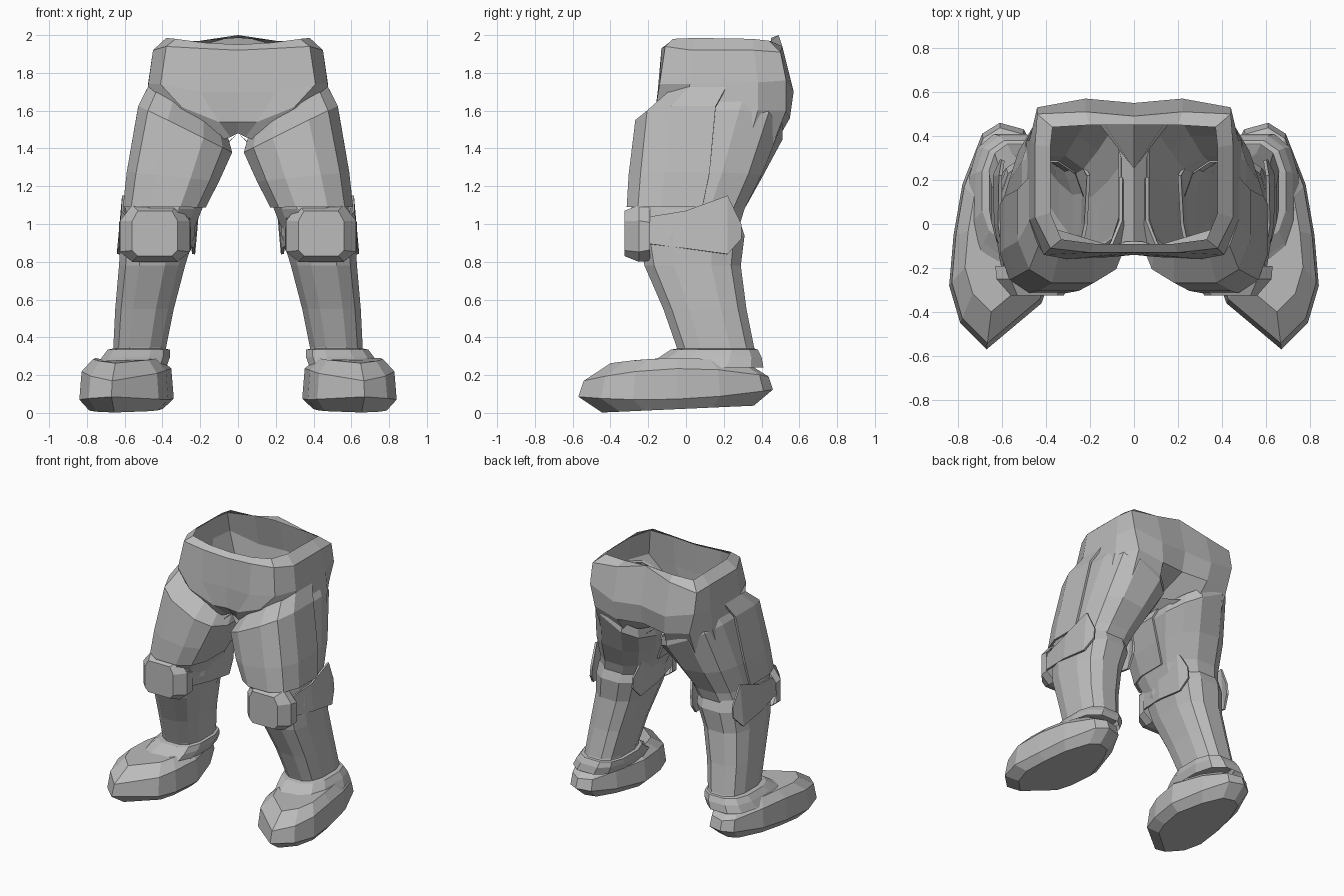
import bpy, bmesh, math
from mathutils import Vector

cube = bpy.data.objects.get("Cube")
if cube:
    bpy.data.objects.remove(cube, do_unlink=True)

grey = bpy.data.materials.new("plain_grey")
grey.use_nodes = True
colour = (0.5, 0.5, 0.5, 1)
grey.diffuse_color = colour
grey.node_tree.nodes["Principled BSDF"].inputs["Base Color"].default_value = colour

SIDES = 12


def loft(name, rings, closed=True, caps=(False, False), thickness=0):
    """Skin a list of equal rings, mirrored to both sides."""
    bm = bmesh.new()
    rows = [[bm.verts.new(p) for p in ring] for ring in rings]
    count = len(rows[0])
    for low, high in zip(rows, rows[1:]):
        for i in range(count if closed else count - 1):
            j = (i + 1) % count
            bm.faces.new((low[i], low[j], high[j], high[i]))
    for row, wanted in zip((rows[0], rows[-1]), caps):
        if wanted:
            bm.faces.new(row)
    bmesh.ops.recalc_face_normals(bm, faces=bm.faces)
    mesh = bpy.data.meshes.new(name)
    bm.to_mesh(mesh)
    bm.free()
    mesh.materials.append(grey)
    obj = bpy.data.objects.new(name, mesh)
    bpy.context.collection.objects.link(obj)
    if thickness:
        solid = obj.modifiers.new("thickness", 'SOLIDIFY')
        solid.thickness = thickness
        solid.offset = 0
    mirror = obj.modifiers.new("mirror", 'MIRROR')
    mirror.use_clip = True
    return obj


def section(x0, x1, y0, y1, z, slope=0, power=0.72, grow=0):
    """Rounded-box cross-section within the given bounds, tilted across x."""
    cx, cy = (x0 + x1) / 2, (y0 + y1) / 2
    unit = math.cos(math.pi / SIDES) ** power
    rx, ry = (x1 - x0) / 2 / unit + grow, (y1 - y0) / 2 / unit + grow
    ring = []
    for i in range(SIDES):
        a = math.tau * (i + 0.5) / SIDES
        c, s = math.cos(a), math.sin(a)
        dx = math.copysign(abs(c) ** power, c) * rx
        dy = math.copysign(abs(s) ** power, s) * ry
        ring.append(Vector((cx + dx, cy + dy, z + slope * dx)))
    return ring


# Pelvis: open half shell, columns from front centre round to back centre
pelvis_columns = [
    [(0, -.09, 1.95), (0, -.13, 1.92), (0, -.14, 1.7), (0, -.135, 1.54), (0, -.08, 1.48)],
    [(.18, -.09, 1.96), (.2, -.13, 1.93), (.2, -.15, 1.7), (.1, -.15, 1.54), (.04, -.08, 1.46)],
    [(.33, -.07, 1.98), (.38, -.11, 1.94), (.41, -.14, 1.74), (.3, -.16, 1.62), (.1, -.1, 1.44)],
    [(.38, .05, 1.985), (.45, .03, 1.92), (.475, .02, 1.74), (.49, 0, 1.62), (.5, .02, 1.5)],
    [(.38, .35, 1.98), (.45, .36, 1.92), (.475, .38, 1.75), (.49, .38, 1.6), (.5, .34, 1.46)],
    [(.37, .44, 1.97), (.44, .5, 1.91), (.44, .53, 1.76), (.4, .53, 1.6), (.4, .46, 1.42)],
    [(.2, .45, 1.97), (.22, .51, 1.94), (.22, .57, 1.7), (.2, .55, 1.56), (.17, .47, 1.42)],
    [(0, .45, 1.985), (0, .49, 2), (0, .55, 1.72), (0, .52, 1.57), (0, .25, 1.48)],
]
loft("pelvis", list(zip(*pelvis_columns)), closed=False)

# Crotch strip joining the hollow legs
loft("crotch", [[(0, -.08, 1.48), (0, .25, 1.48)], [(.07, -.11, 1.41), (.07, .42, 1.42)]],
     closed=False)

# Thighs, hollow and tapering from hip to knee
loft("thigh", [
    section(.06, .47, -.13, .50, 1.56, .55),
    section(.05, .51, -.23, .51, 1.49, .5),
    section(.12, .57, -.28, .40, 1.25, .1),
    section(.19, .59, -.29, .31, 1.08),
    section(.23, .61, -.25, .28, .98)])

# Thigh armour covering the front and sides
armour = [
    section(.07, .46, -.13, .36, 1.59, .65, grow=.01),
    section(.05, .51, -.25, .33, 1.50, .5, grow=.012),
    section(.12, .57, -.285, .30, 1.25, .1, grow=.012),
    section(.19, .59, -.295, .25, 1.09, grow=.012)]
wrap = [i % SIDES for i in range(SIDES // 2 - 1, SIDES + 1)]
loft("thigh_armour", [[ring[i] for i in wrap] for ring in armour],
     closed=False, thickness=.015)

# Lower legs
loft("shin", [
    section(.23, .61, -.23, .28, 1.03),
    section(.23, .62, -.25, .31, .94),
    section(.28, .63, -.22, .29, .78),
    section(.34, .65, -.12, .32, .55),
    section(.38, .66, -.05, .36, .35),
    section(.38, .66, -.04, .38, .30)])


# Knee pads: faceted domes facing forward
def pad_ring(y, width, height, corner):
    outline = [(1, corner - .2), (corner, 1), (-corner, 1), (-1, corner - .2),
               (-1, -corner), (-corner, -1), (corner, -1), (1, -corner)]
    return [(.44 + u * width, y, .95 + v * height) for u, v in outline]


loft("knee_pad", [pad_ring(-.19, .19, .145, .6), pad_ring(-.25, .185, .15, .65),
                  pad_ring(-.325, .12, .12, .75)], caps=(False, True))

# Knee guards: bent plates on both sides of each knee
guard_columns = [(-.24, .9, 1.03), (0, .87, 1.07), (.22, .84, 1.15), (.29, .92, 1.0)]
for name, xs in (("outer_knee_guard", (.58, .617, .62, .595)),
                 ("inner_knee_guard", (.27, .225, .22, .245))):
    rows = [[(x + (1 - col[k]) * .09, col[0], col[k]) for x, col in zip(xs, guard_columns)]
            for k in (1, 2)]
    loft(name, rows, closed=False, thickness=.015)

# Boots: one outline scaled through the sole, side and upper
outline = [(.78, .18), (.69, .41), (.61, .46), (.5, .43), (.41, .25), (.34, .0),
           (.37, -.22), (.42, -.36), (.67, -.57), (.79, -.45), (.84, -.28), (.82, -.05)]


def boot_ring(scale, z, slope, bend):
    """Scaled outline, tilted and bent along its length."""
    return [(.6 + (x - .6) * scale, y * scale, z + slope * y + bend * y * y)
            for x, y in outline]


loft("boot", [
    boot_ring(.78, .022, .035, 0),
    boot_ring(1.0, .075, .05, .12),
    boot_ring(.95, .235, 0, -.2),
    boot_ring(.7, .29, -.01, -.1)], caps=(True, True))

# Boot collars stepping up to the ankle
loft("boot_collar", [
    section(.38, .75, -.24, .41, .24),
    section(.36, .72, -.14, .40, .295),
    section(.36, .69, -.08, .38, .335),
    section(.41, .64, -.02, .34, .345)], caps=(False, True))
